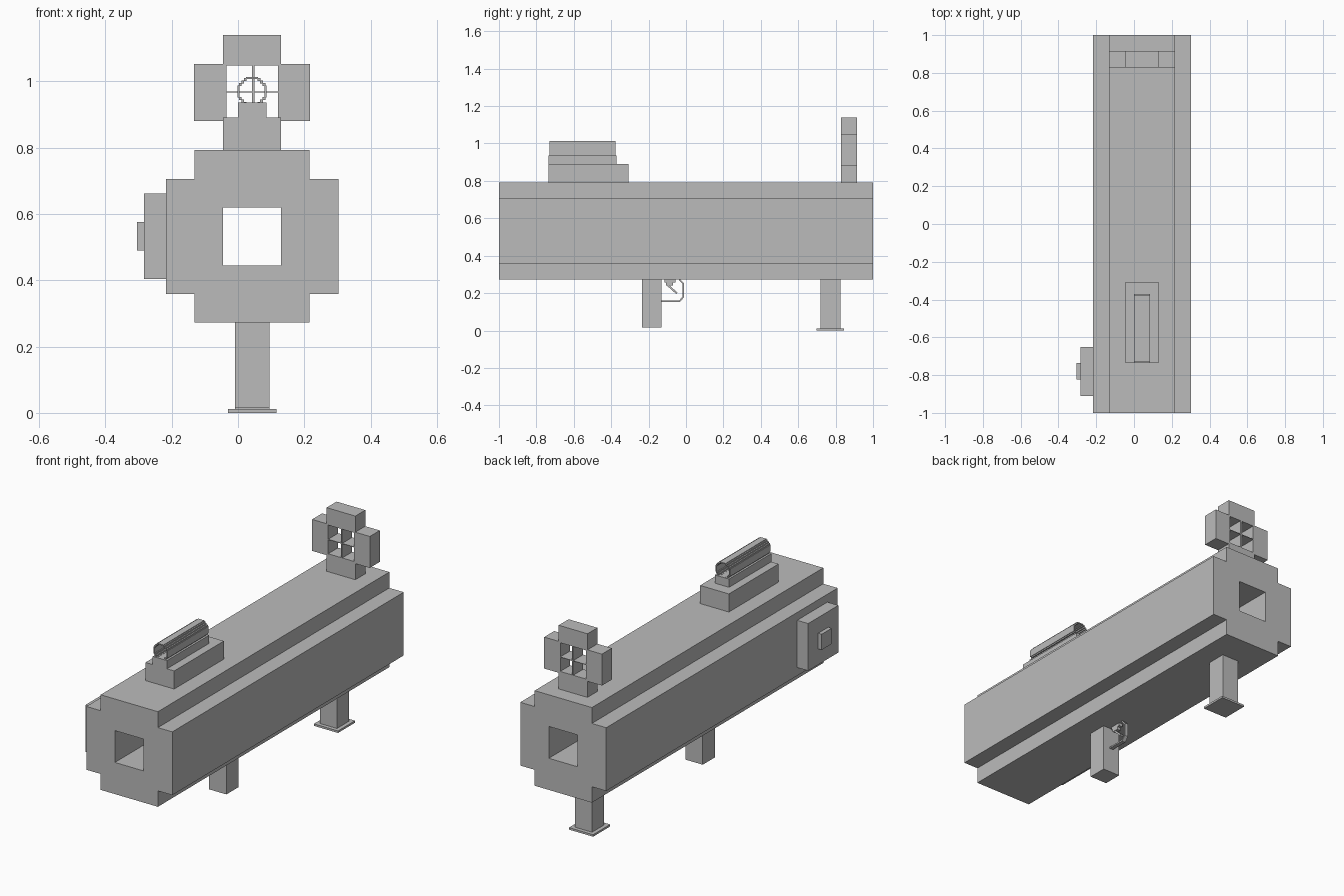
import bpy, bmesh, math
from mathutils import Matrix, Vector

if "Cube" in bpy.data.objects:
    bpy.data.objects.remove(bpy.data.objects["Cube"])

CX = 0.0425   # symmetry plane of the launcher body
CZ = 0.532    # height of the bore axis

grey = bpy.data.materials.new("plain grey")
grey.diffuse_color = (0.5, 0.5, 0.5, 1)
grey.use_nodes = True
grey.node_tree.nodes["Principled BSDF"].inputs["Base Color"].default_value = grey.diffuse_color


def finish(name, bm):
    mesh = bpy.data.meshes.new(name)
    bmesh.ops.recalc_face_normals(bm, faces=bm.faces)
    bm.to_mesh(mesh)
    bm.free()
    mesh.materials.append(grey)
    obj = bpy.data.objects.new(name, mesh)
    bpy.context.collection.objects.link(obj)
    return obj


def add_box(bm, x, y, z):
    """Add a box given as (min, max) ranges."""
    c = Vector([(r[0] + r[1]) / 2 for r in (x, y, z)])
    s = [r[1] - r[0] for r in (x, y, z)]
    bmesh.ops.create_cube(bm, size=1, matrix=Matrix.Translation(c) @ Matrix.Diagonal((*s, 1)))


def boxes(name, *ranges):
    bm = bmesh.new()
    for r in ranges:
        add_box(bm, *r)
    return finish(name, bm)


def around(half, c=CX):
    return (c - half, c + half)


# Main tube: stepped outline with a square bore running right through
a, b, h = 0.26, 0.173, 0.087
quarter = [(a, b), (b, b), (b, a)]
outline = []
for k in range(4):
    c, s = round(math.cos(k * math.pi / 2)), round(math.sin(k * math.pi / 2))
    outline += [(p * c - q * s, p * s + q * c) for p, q in quarter]
bore = [(h, h), (-h, h), (-h, -h), (h, -h)]
bm = bmesh.new()
edges = []
for loop in (outline, bore):
    vs = [bm.verts.new((CX + p, -1, CZ + q)) for p, q in loop]
    edges += [bm.edges.new((vs[i], vs[(i + 1) % len(vs)])) for i in range(len(vs))]
bmesh.ops.triangle_fill(bm, edges=edges, use_beauty=True)
ext = bmesh.ops.extrude_face_region(bm, geom=bm.faces[:], use_keep_orig=True)
bmesh.ops.translate(bm, vec=(0, 2, 0), verts=[g for g in ext["geom"] if isinstance(g, bmesh.types.BMVert)])
finish("launch_tube", bm)

# Ring sight at the far end, with thin cross plates
ys = (0.829, 0.915)
boxes("ring_sight",
      (around(h), ys, (0.79, 0.89)),
      (around(h), ys, (1.047, 1.14)),
      ((-0.132, -0.035), ys, (0.88, 1.052)),
      ((0.12, 0.217), ys, (0.88, 1.052)))
boxes("ring_sight_cross",
      (around(0.004, 0.046), ys, (0.89, 1.047)),
      ((-0.035, 0.12), ys, (0.9665, 0.9695)))

# Scope mount and stepped scope tube
boxes("scope_mount",
      (around(h), (-0.736, -0.307), (0.79, 0.891)),
      (around(0.043), (-0.736, -0.371), (0.89, 0.936)))
ys, sz = (-0.73, -0.378), 0.969
bm = bmesh.new()
for s in (-1, 1):
    add_box(bm, around(0.018), ys, around(0.003, sz + s * 0.0405))
    add_box(bm, around(0.003, CX + s * 0.0405), ys, around(0.018, sz))
    for t in (-1, 1):
        for p, q in ((0.021, 0.036), (0.0285, 0.0285), (0.036, 0.021)):
            add_box(bm, around(0.004, CX + s * p), ys, around(0.004, sz + t * q))
finish("scope_tube", bm)

# Side box with a small button
boxes("side_box", ((-0.284, -0.217), (-0.911, -0.65), (0.404, 0.662)))
boxes("side_button", ((-0.305, -0.283), (-0.823, -0.737), (0.49, 0.576)))

# Grip, and support leg with foot plate
boxes("grip", (around(0.052), (-0.235, -0.131), (0.015, 0.274)))
boxes("support_leg", (around(0.052), (0.72, 0.825), (0.008, 0.274)))
boxes("foot_plate", (around(0.073), (0.699, 0.846), (0.0, 0.011)))


# Trigger guard and trigger: flat bars following a side path
def bar_path(name, pts, thick, half_width):
    bm = bmesh.new()
    for (y0, z0), (y1, z1) in zip(pts, pts[1:]):
        ang = math.atan2(z1 - z0, y1 - y0)
        length = math.hypot(y1 - y0, z1 - z0) + thick * 0.5
        m = (Matrix.Translation((CX, (y0 + y1) / 2, (z0 + z1) / 2))
             @ Matrix.Rotation(ang, 4, 'X')
             @ Matrix.Diagonal((2 * half_width, length, thick, 1)))
        bmesh.ops.create_cube(bm, size=1, matrix=m)
    return finish(name, bm)


bar_path("trigger_guard", [(-0.133, 0.157), (-0.034, 0.157), (-0.014, 0.18),
                           (-0.014, 0.25), (-0.034, 0.271)], 0.008, 0.011)
bar_path("trigger", [(-0.098, 0.243), (-0.05, 0.2)], 0.01, 0.009)
boxes("trigger_base",
      (around(0.011), (-0.115, -0.055), (0.256, 0.273)),
      (around(0.011), (-0.107, -0.07), (0.24, 0.257)))
